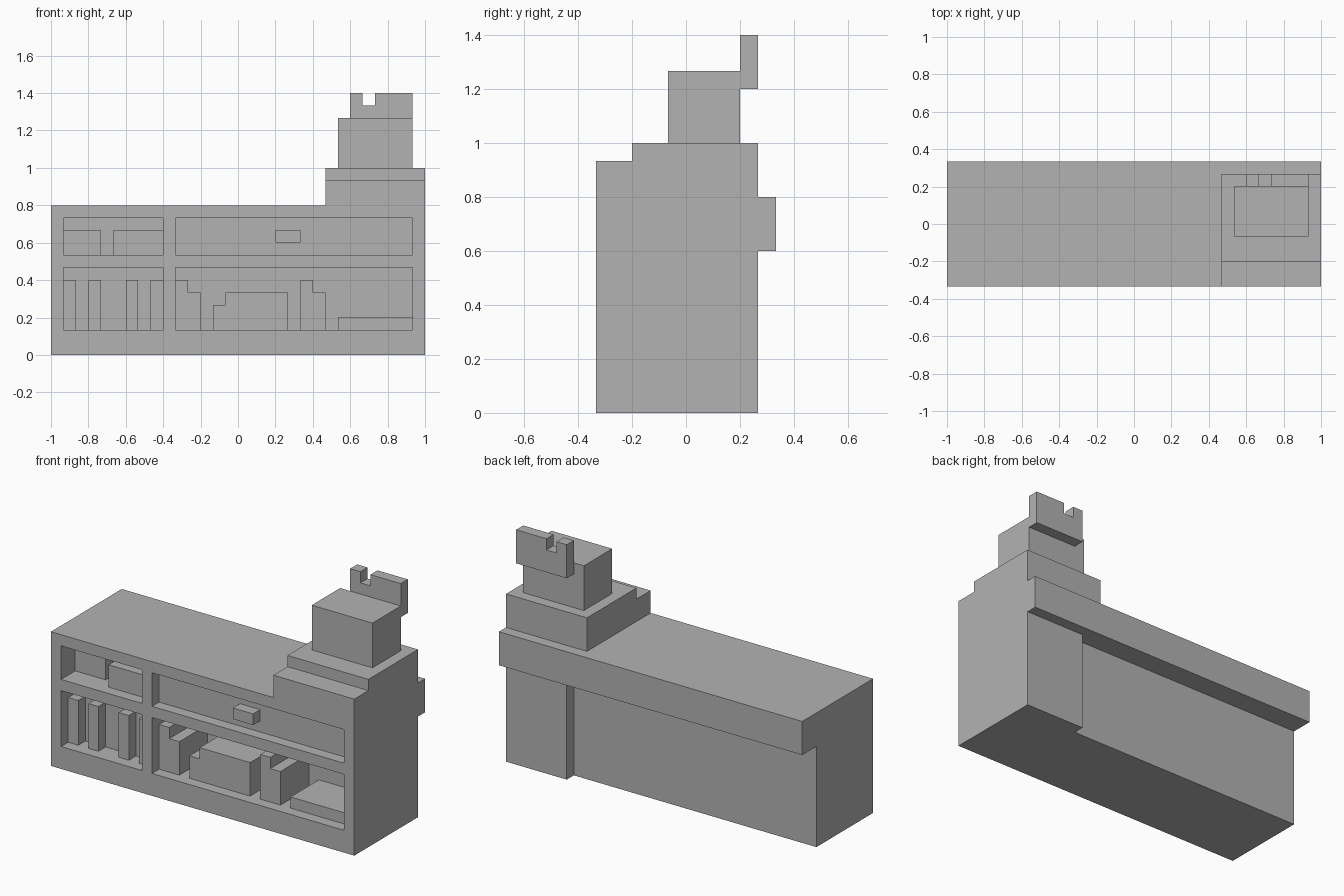
import bpy
import bmesh
from mathutils import Vector

cube = bpy.data.objects.get("Cube")
if cube:
    bpy.data.objects.remove(cube, do_unlink=True)

U = 1 / 15  # one block of the grid

grey = bpy.data.materials.new("plain grey")
grey.use_nodes = True
COLOUR = (0.45, 0.45, 0.45, 1)
grey.diffuse_color = COLOUR
grey.node_tree.nodes["Principled BSDF"].inputs["Base Color"].default_value = COLOUR


def make_object(name, bm):
    bmesh.ops.recalc_face_normals(bm, faces=bm.faces[:])
    mesh = bpy.data.meshes.new(name)
    bm.to_mesh(mesh)
    bm.free()
    mesh.materials.append(grey)
    obj = bpy.data.objects.new(name, mesh)
    bpy.context.collection.objects.link(obj)
    return obj


def box(name, x, y, z):
    """Box from (low, high) block ranges."""
    bm = bmesh.new()
    bmesh.ops.create_cube(bm, size=1)
    for v in bm.verts:
        v.co = Vector([U * (lo + (c + 0.5) * (hi - lo))
                       for c, (lo, hi) in zip(v.co, (x, y, z))])
    return make_object(name, bm)


def extrude(name, outline, y):
    """Outline in x and z, pushed through the y range."""
    bm = bmesh.new()
    face = bm.faces.new([bm.verts.new((px * U, y[0] * U, pz * U)) for px, pz in outline])
    grown = bmesh.ops.extrude_face_region(bm, geom=[face])["geom"]
    moved = [g for g in grown if isinstance(g, bmesh.types.BMVert)]
    bmesh.ops.translate(bm, verts=moved, vec=(0, (y[1] - y[0]) * U, 0))
    return make_object(name, bm)


def cut(target, x, z, back):
    """Recess a compartment into the front."""
    cutter = box("cutter", x, (-6, back), z)
    cutter.hide_render = True
    mod = target.modifiers.new("recess", "BOOLEAN")
    mod.operation = "DIFFERENCE"
    mod.solver = "EXACT"
    mod.object = cutter
    bpy.context.view_layer.objects.active = target
    bpy.ops.object.modifier_apply(modifier=mod.name)
    bpy.data.objects.remove(cutter, do_unlink=True)


# Counter with four front compartments
counter = box("counter_body", (-15, 15), (-5, 3), (0, 12))
LEFT, RIGHT, UPPER, LOWER = (-14, -6), (-5, 14), (8, 11), (2, 7)
cut(counter, LEFT, UPPER, -2)
cut(counter, RIGHT, UPPER, -4)
cut(counter, LEFT, LOWER, -3)
cut(counter, RIGHT, LOWER, 0)

# Rear of the counter
box("rear_ledge", (-15, 15), (3, 5), (9, 12))
box("rear_post", (9, 15), (3, 4), (0, 9))

# Drawer handle
box("drawer_handle", (3, 5), (-5, -4), (9, 10))

# Upper left shelf contents
box("shelf_box_left", (-14, -11), (-3, -2), (8, 10))
box("shelf_box_right", (-10, -6), (-4, -2), (8, 10))

# Lower left shelf books
for i, x in enumerate((-14, -12, -9, -7)):
    box(f"book_{i + 1}", (x, x + 1), (-4, -3), (2, 6))

# Lower right shelf contents
DEEP = (-4, 0)
for name, x in (("stepped_box_left", -5), ("stepped_box_right", 5)):
    extrude(name, [(x, 2), (x + 2, 2), (x + 2, 5), (x + 1, 5), (x + 1, 6), (x, 6)], DEEP)
extrude("wide_box", [(-2, 2), (4, 2), (4, 5), (-1, 5), (-1, 4), (-2, 4)], DEEP)
box("flat_tray", (8, 14), DEEP, (2, 3))

# Till on the counter top
box("till_front_step", (7, 15), (-5, -3), (12, 14))
box("till_base", (7, 15), (-3, 4), (12, 15))
box("till_body", (8, 14), (-1, 3), (15, 19))
extrude("till_display", [(9, 18), (14, 18), (14, 21), (11, 21),
                         (11, 20), (10, 20), (10, 21), (9, 21)], (3, 4))
